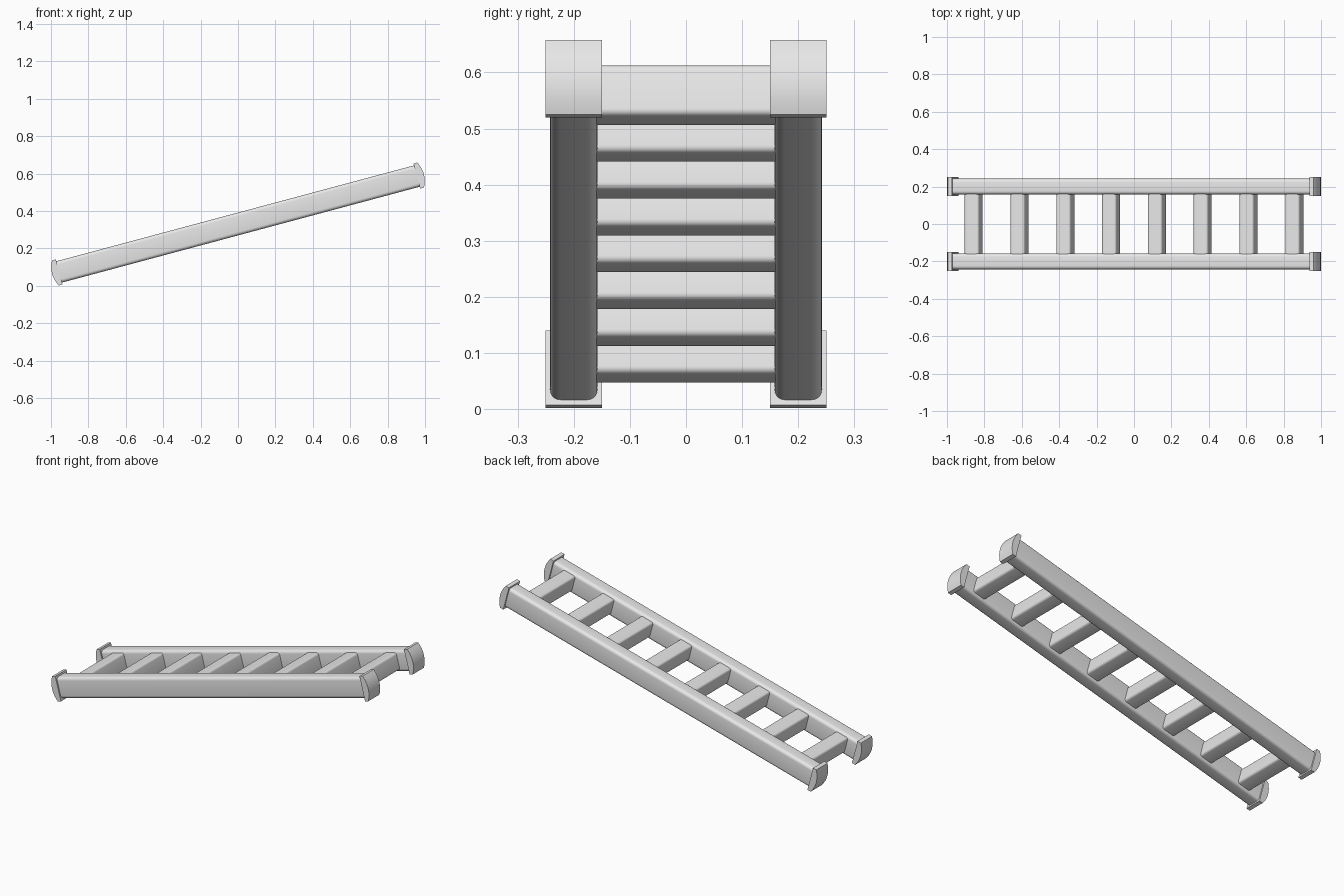
import bpy, bmesh, math
from mathutils import Matrix

cube = bpy.data.objects.get("Cube")
if cube:
    bpy.data.objects.remove(cube, do_unlink=True)

grey = bpy.data.materials.new("plain_grey")
grey.diffuse_color = (0.8, 0.8, 0.8, 1)
grey.use_nodes = True
grey.node_tree.nodes["Principled BSDF"].inputs["Base Color"].default_value = (0.8, 0.8, 0.8, 1)

# Ladder frame: x runs along the rails, z across their depth, leaned up
LEAN = Matrix.Translation((0, 0, 0.33)) @ Matrix.Rotation(math.radians(-15), 4, 'Y')
RAIL_Y = 0.2


def finish(name, bm):
    bmesh.ops.recalc_face_normals(bm, faces=bm.faces)
    mesh = bpy.data.meshes.new(name)
    bm.to_mesh(mesh)
    bm.free()
    mesh.materials.append(grey)
    obj = bpy.data.objects.new(name, mesh)
    bpy.context.collection.objects.link(obj)
    obj.matrix_world = LEAN
    bpy.ops.object.select_all(action='DESELECT')
    bpy.context.view_layer.objects.active = obj
    obj.select_set(True)
    bpy.ops.object.shade_smooth_by_angle(angle=math.radians(35))


def bar(name, center, size, axis, radius):
    """Box whose four edges along the given axis are rounded."""
    bm = bmesh.new()
    bmesh.ops.create_cube(bm, size=1, matrix=Matrix.Translation(center) @ Matrix.Diagonal((*size, 1)))
    long_edges = [e for e in bm.edges
                  if abs((e.verts[0].co - e.verts[1].co)[axis]) > size[axis] / 2]
    bmesh.ops.bevel(bm, geom=long_edges, offset=radius, segments=5, profile=0.5, affect='EDGES')
    finish(name, bm)


def end_cap(name, y, end):
    """Plate with a flat inner face and a bulging outer face."""
    half, inner, rim, bulge, steps = 0.069, 0.99, 1.011, 0.018, 12
    outline = [(inner, half), (inner, -half)]
    for i in range(steps + 1):
        t = 2 * i / steps - 1
        outline.append((rim + bulge * (1 - t * t), half * t))
    bm = bmesh.new()
    face = bm.faces.new([bm.verts.new((end * u, y - 0.05, v)) for u, v in outline])
    side = bmesh.ops.extrude_face_region(bm, geom=[face])
    moved = [g for g in side["geom"] if isinstance(g, bmesh.types.BMVert)]
    bmesh.ops.translate(bm, verts=moved, vec=(0, 0.1, 0))
    finish(name, bm)


# Rails with a cap on each end
for label, side in (("front", -1), ("back", 1)):
    bar(label + "_rail", (0, side * RAIL_Y, 0), (1.99, 0.084, 0.118), 0, 0.018)
    for place, end in (("lower", -1), ("upper", 1)):
        end_cap(f"{label}_{place}_cap", side * RAIL_Y, end)

# Rungs
for i in range(8):
    bar(f"rung_{i + 1}", ((i - 3.5) * 0.2535, 0, 0), (0.08, 0.34, 0.094), 1, 0.012)
